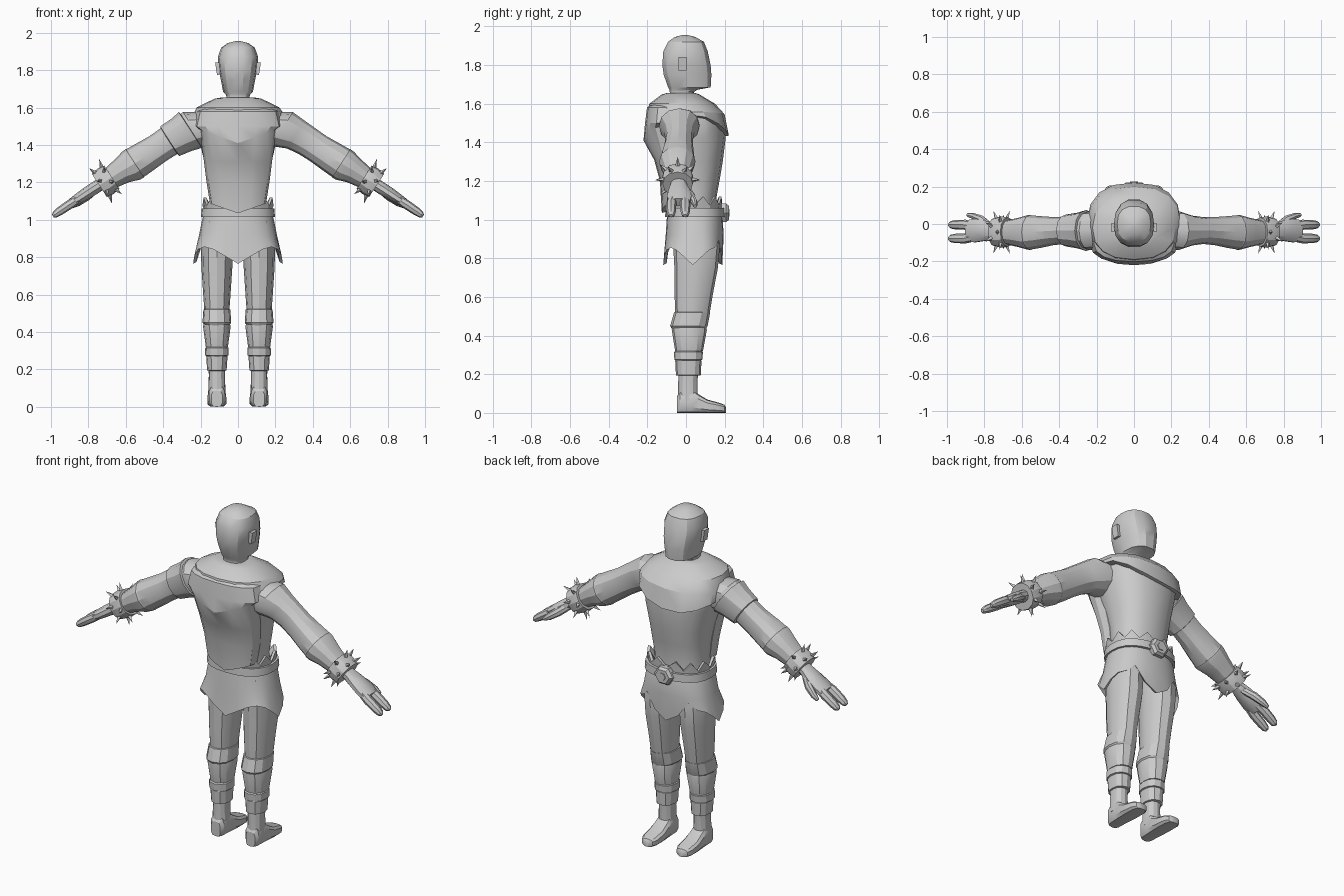
import bpy, bmesh, math
from mathutils import Vector

grey = bpy.data.materials.new("plain grey")
grey.diffuse_color = (0.6, 0.6, 0.6, 1)


def finish(name, bm, angle=28):
    bmesh.ops.recalc_face_normals(bm, faces=bm.faces)
    me = bpy.data.meshes.new(name)
    bm.to_mesh(me)
    bm.free()
    me.materials.append(grey)
    ob = bpy.data.objects.new(name, me)
    bpy.context.collection.objects.link(ob)
    bpy.ops.object.select_all(action='DESELECT')
    bpy.context.view_layer.objects.active = ob
    ob.select_set(True)
    bpy.ops.object.shade_smooth_by_angle(angle=math.radians(angle))
    return ob


def loft(name, rings, angle=28):
    """Skin a list of point rings and cap both ends."""
    bm = bmesh.new()
    vs = [[bm.verts.new(p) for p in r] for r in rings]
    n = len(vs[0])
    for a, b in zip(vs, vs[1:]):
        for i in range(n):
            j = (i + 1) % n
            bm.faces.new((a[i], a[j], b[j], b[i]))
    bm.faces.new(vs[0])
    bm.faces.new(vs[-1])
    return finish(name, bm, angle)


def sup(t, e):
    c, s = math.cos(t), math.sin(t)
    return math.copysign(abs(c) ** e, c), math.copysign(abs(s) ** e, s)


def ring(z, y0, y1, rx, cx=0, n=16, e=0.85, dz=None):
    """Level ring from y0 to y1; dz(t, x) shifts the height."""
    pts = []
    for i in range(n):
        t = 2 * math.pi * i / n
        c, s = sup(t, e)
        x = cx + rx * c
        pts.append(Vector((x, (y0 + y1) / 2 + (y1 - y0) / 2 * s, z + (dz(t, x) if dz else 0))))
    return pts


def body(name, rows, n=16, e=0.85, cx=0, angle=28):
    return loft(name, [ring(*r, cx=cx, n=n, e=e) for r in rows], angle)


# arm frame: D runs down the arm, U is its upper side
D = Vector((0.84, 0, -0.545)).normalized()
U = Vector((0.545, 0, 0.84)).normalized()
Y = Vector((0, 1, 0))


def limb(name, rows, s, n=10, e=0.95):
    """Rows are x, y, z, half height, half depth."""
    out = []
    for x, y, z, hu, hy in rows:
        r = []
        for i in range(n):
            c, k = sup(2 * math.pi * i / n, e)
            p = Vector((x, y, z)) + U * hu * c + Y * hy * k
            r.append(Vector((p.x * s, p.y, p.z)))
        out.append(r)
    return loft(name, out)


# head with an overhanging jaw
body("head", [(1.60, -.09, .05, .07), (1.66, -.085, .042, .062), (1.672, -.088, .06, .066),
              (1.685, -.095, .13, .08), (1.75, -.118, .134, .092), (1.80, -.125, .13, .102),
              (1.87, -.12, .115, .108), (1.92, -.095, .095, .09), (1.945, -.06, .05, .055),
              (1.955, -.02, .01, .015)], n=14, e=0.8)

# torso
body("torso", [(.98, -.09, .165, .165), (1.10, -.09, .155, .152), (1.21, -.10, .175, .165),
               (1.30, -.13, .19, .178), (1.42, -.16, .205, .205), (1.52, -.17, .20, .22),
               (1.59, -.16, .14, .20), (1.63, -.11, .045, .09)])

# collar draped over the shoulders, hem dipping in front and on one side
hem = lambda t, x: -0.085 * max(0, math.sin(t)) ** 2 - 0.1 * x * x + 0.03 * x / .25
loft("collar", [ring(1.655, -.10, .05, .08), ring(1.648, -.125, .07, .125),
                ring(1.60, -.19, .15, .222), ring(1.545, -.2, .2, .25, dz=lambda t, x: .05 * x),
                ring(1.52, -.2, .222, .25, dz=hem), ring(1.515, -.16, .19, .21, dz=hem)])

# back drape hanging to a point
point = lambda t, x: 0.35 * abs(x)
loft("back_drape", [ring(1.635, -.13, .0, .11), ring(1.58, -.202, .0, .215),
                    ring(1.50, -.212, .0, .235), ring(1.41, -.22, .0, .205, dz=point),
                    ring(1.31, -.165, .02, .182), ring(1.20, -.135, .03, .168),
                    ring(1.035, -.125, .02, .15, dz=point),
                    ring(1.045, -.08, .0, .12, dz=point)])

# skirt with pointed panels and slits at the front
N = 24
def panels(t, x):
    slit = 0.05 if abs(abs(t - math.pi / 2) - math.pi / 6) < 0.05 else 0
    return 0.09 * abs(math.sin(2 * t)) + slit
loft("skirt", [ring(1.04, -.095, .18, .18, n=N), ring(1.0, -.1, .19, .192, n=N),
               ring(.92, -.105, .195, .208, n=N),
               ring(.765, -.118, .188, .24, n=N, dz=panels),
               ring(.775, -.10, .17, .222, n=N, dz=panels),
               ring(.95, -.08, .16, .17, n=N)])

# belt, ragged shirt hem above it, buckle
body("belt", [(1.015, -.09, .18, .175), (1.015, -.108, .202, .198), (1.06, -.106, .2, .194),
              (1.06, -.08, .17, .16)], n=N)
zig = lambda t, x: 0.045 if round(t * N / (2 * math.pi)) % 2 else 0
loft("ragged_hem", [ring(1.05, -.095, .185, .18, n=N), ring(1.075, -.1, .188, .19, n=N, dz=zig),
                    ring(1.075, -.085, .175, .175, n=N, dz=zig),
                    ring(1.05, -.07, .15, .15, n=N)])

def prism(name, rows, sides):
    """Stacked polygons facing forward; rows are y, half width, half height."""
    loft(name, [[Vector((hx * math.cos(2 * math.pi * i / sides), y,
                         1.035 + hz * math.sin(2 * math.pi * i / sides)))
                 for i in range(sides)] for y, hx, hz in rows])
prism("buckle", [(.17, .06, .055), (.208, .06, .055), (.222, .045, .042)], 6)
prism("buckle_stud", [(.2, .028, .028), (.226, .022, .022)], 6)

for s, side in ((1, "right"), (-1, "left")):
    # ear
    bm = bmesh.new()
    bmesh.ops.create_cube(bm, size=1)
    for v in bm.verts:
        low = v.co.z < 0
        v.co = Vector((s * (.105 + v.co.x * (.014 if low else .034)), -.018 + v.co.y * .042,
                       1.807 + v.co.z * .068))
    finish(side + "_ear", bm)

    # arm with forearm guard
    limb(side + "_arm", [(.15, -.03, 1.50, .09, .10), (.235, -.035, 1.485, .108, .105),
                         (.31, -.035, 1.455, .088, .08), (.37, -.035, 1.42, .082, .072),
                         (.43, -.038, 1.38, .08, .075), (.50, -.043, 1.335, .085, .085),
                         (.555, -.045, 1.30, .088, .092)], s, n=12)
    limb(side + "_forearm_guard", [(.54, -.045, 1.31, .08, .085), (.552, -.045, 1.302, .09, .094),
                                   (.57, -.045, 1.29, .089, .092), (.62, -.045, 1.262, .072, .078),
                                   (.70, -.045, 1.21, .055, .06)], s, n=12)

    # spiked wrist cuff
    c = Vector((.708, -.043, 1.206))
    limb(side + "_cuff", [(*(c + D * d), r, r + .004) for d, r in
                          ((-.04, .05), (-.04, .074), (0, .08), (.04, .074), (.04, .045))], s, n=12)
    bm = bmesh.new()
    for i in range(14):
        a = 2 * math.pi * i / 14
        k = 1 if i % 2 else -1
        out = U * math.cos(a) + Y * math.sin(a)
        tan = Y * math.cos(a) - U * math.sin(a)
        root = c + D * k * .02 + out * .07
        tip = bm.verts.new(root + out * .048 + D * k * .016)
        base = [bm.verts.new(root + (D * p + tan * q) * .014)
                for p, q in ((1, 0), (0, 1), (-1, 0), (0, -1))]
        bm.faces.new(base)
        for j in range(4):
            bm.faces.new((base[j], base[(j + 1) % 4], tip))
    for v in bm.verts:
        v.co.x *= s
    finish(side + "_cuff_spikes", bm)

    # hand: palm, two finger groups, thumb
    limb(side + "_palm", [(.70, -.04, 1.21, .036, .045), (.75, -.038, 1.18, .033, .042),
                          (.80, -.035, 1.148, .033, .058), (.85, -.035, 1.115, .03, .066),
                          (.89, -.037, 1.09, .024, .06)], s)
    for name, y in (("outer_fingers", -.077), ("inner_fingers", -.004)):
        limb(side + "_" + name, [(.84, -.037 + (y + .037) * .7, 1.12, .022, .026),
                                 (.90, y, 1.082, .025, .027), (.955, y, 1.045, .023, .025),
                                 (.98, y, 1.027, .018, .02), (.99, y, 1.02, .008, .01)], s, n=8)
    limb(side + "_thumb", [(.765, -.015, 1.16, .022, .022), (.81, .022, 1.125, .024, .022),
                           (.86, .043, 1.09, .02, .017), (.89, .048, 1.07, .01, .01)], s, n=8)

    # leg, stepped shin bands, foot
    cx = .113 * s
    body(side + "_leg", [(.99, -.07, .15, .075), (.86, -.066, .175, .085), (.75, -.06, .165, .083),
                         (.63, -.06, .142, .075), (.50, -.055, .12, .066), (.30, -.04, .07, .05),
                         (.17, -.04, .06, .043), (.06, -.042, .06, .047)], n=12, cx=cx, e=.9)
    for k, rows in enumerate((
            [(.525, -.05, .10, .06), (.52, -.062, .125, .072), (.45, -.082, .112, .077),
             (.43, -.07, .10, .06)],
            [(.46, -.07, .10, .065), (.43, -.074, .108, .074), (.32, -.056, .088, .059),
             (.315, -.04, .07, .045)],
            [(.325, -.045, .07, .05), (.315, -.063, .088, .062), (.275, -.06, .084, .063),
             (.27, -.045, .07, .05)],
            [(.28, -.05, .07, .05), (.27, -.056, .08, .057), (.195, -.052, .077, .052),
             (.19, -.03, .05, .035)])):
        body(side + "_shin_band_%d" % (k + 1), rows, n=12, cx=cx, e=.9)
    foot = []
    for y, w, h in ((-.046, .03, .085), (-.03, .043, .11), (.03, .047, .12), (.065, .049, .095),
                    (.11, .052, .068), (.17, .05, .052), (.198, .036, .042), (.206, .018, .03)):
        r = []
        for i in range(10):
            a, b = sup(2 * math.pi * (i + .5) / 10, .6)
            r.append(Vector((cx + w * a, y, max(0, h / 2 + h / 2 * b * 1.03))))
        foot.append(r)
    loft(side + "_foot", foot)

# band around one upper arm
limb("upper_arm_band", [(.25, -.035, 1.482, .09, .09), (.255, -.035, 1.48, .114, .11),
                        (.30, -.035, 1.455, .102, .096), (.365, -.035, 1.42, .094, .085),
                        (.37, -.035, 1.417, .07, .065)], -1, n=12)
